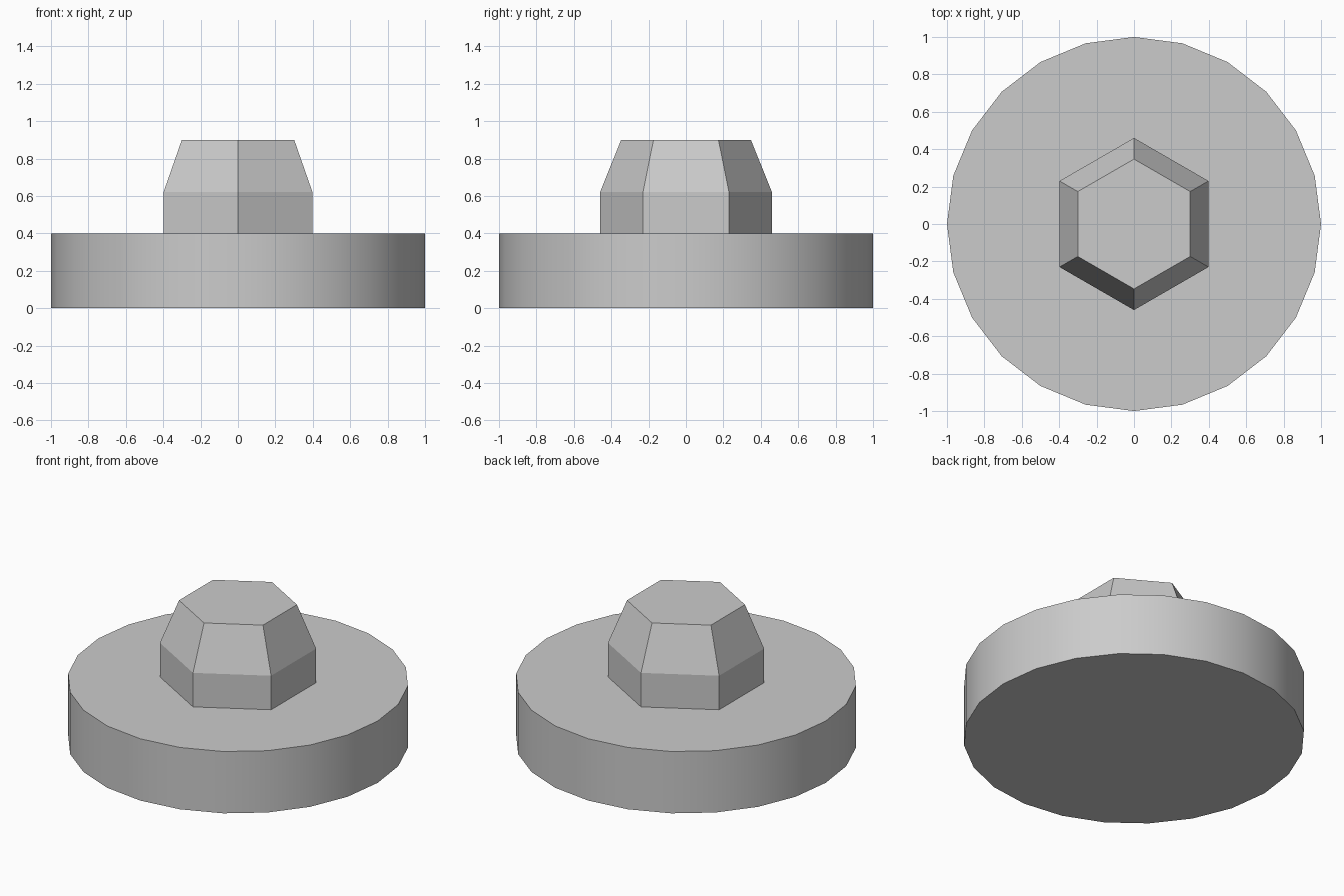
import bpy
import bmesh
from math import radians, sin, cos, tau

cube = bpy.data.objects.get("Cube")
if cube:
    bpy.data.objects.remove(cube, do_unlink=True)

GREY = (0.6, 0.6, 0.6, 1.0)
grey = bpy.data.materials.new("plain grey")
grey.use_nodes = True
grey.diffuse_color = GREY
for node in grey.node_tree.nodes:
    if node.type == "BSDF_PRINCIPLED":
        node.inputs["Base Color"].default_value = GREY


def prism(name, sides, profile):
    """Stack regular polygons with a corner on +y, from (radius, height) pairs."""
    bm = bmesh.new()
    rings = [[bm.verts.new((r * sin(tau * i / sides), r * cos(tau * i / sides), z))
              for i in range(sides)] for r, z in profile]
    for low, high in zip(rings, rings[1:]):
        for i in range(sides):
            j = (i + 1) % sides
            bm.faces.new((low[i], low[j], high[j], high[i]))
    bm.faces.new(rings[0])
    bm.faces.new(rings[-1])
    bmesh.ops.recalc_face_normals(bm, faces=bm.faces)
    mesh = bpy.data.meshes.new(name)
    bm.to_mesh(mesh)
    bm.free()
    mesh.materials.append(grey)
    obj = bpy.data.objects.new(name, mesh)
    bpy.context.collection.objects.link(obj)
    return obj


# Round base with a smooth rim
base = prism("round_base", 24, [(1, 0), (1, 0.4)])
bpy.ops.object.select_all(action="DESELECT")
base.select_set(True)
bpy.context.view_layer.objects.active = base
bpy.ops.object.shade_smooth_by_angle(angle=radians(30))

# Faceted hexagonal knob: straight below, tapered above
prism("hexagonal_knob", 6, [(0.46, 0.4), (0.46, 0.62), (0.347, 0.9)])
